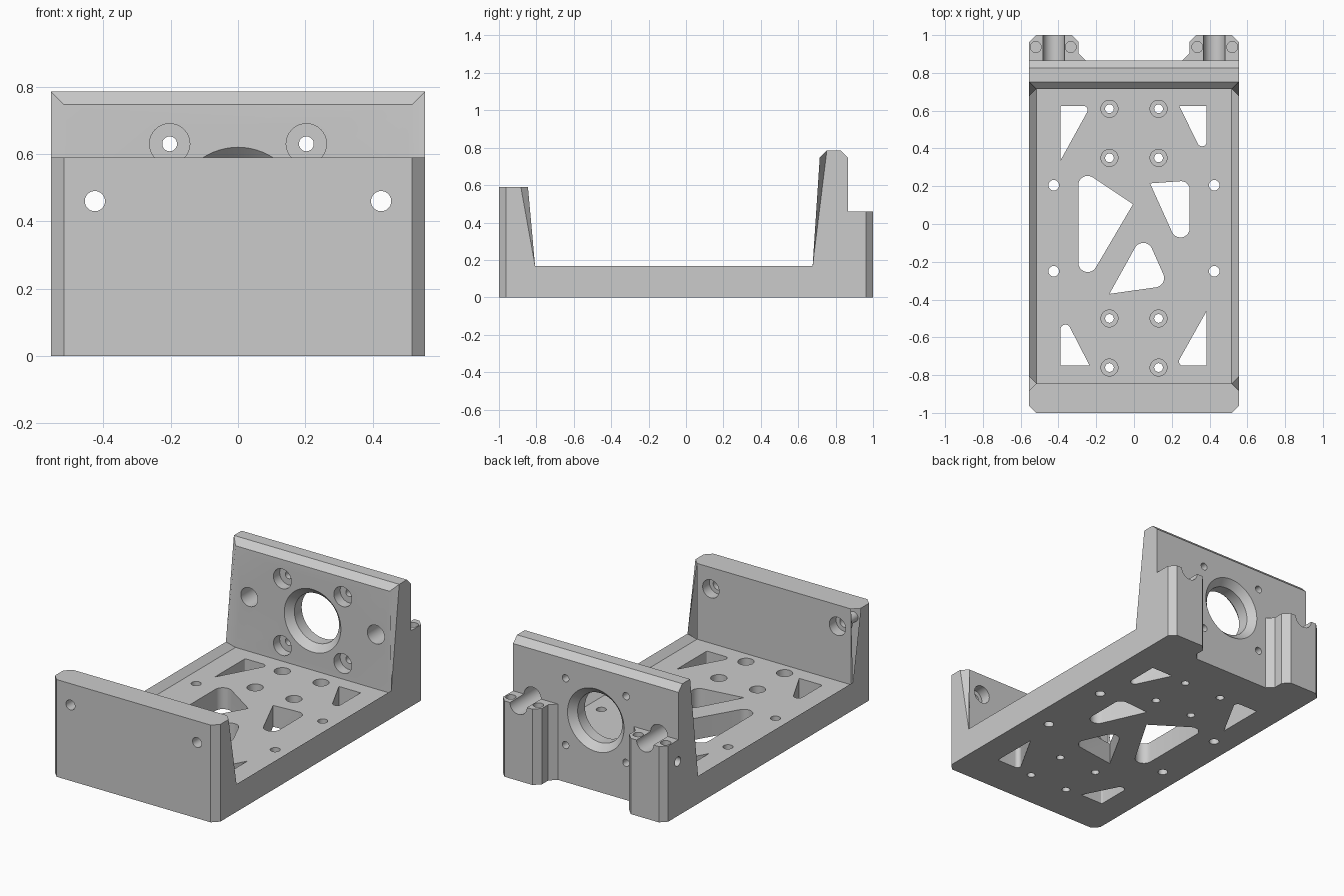
import bpy, bmesh, math
from mathutils import Vector, Matrix

cube = bpy.data.objects.get("Cube")
if cube:
    bpy.data.objects.remove(cube, do_unlink=True)

HALF_W = 0.555
CHAMFER = 0.038

grey = bpy.data.materials.new("plain grey")
grey.use_nodes = True
grey.diffuse_color = (0.6, 0.6, 0.6, 1)
grey.node_tree.nodes["Principled BSDF"].inputs["Base Color"].default_value = (0.6, 0.6, 0.6, 1)


def make_object(name, bm):
    bmesh.ops.recalc_face_normals(bm, faces=bm.faces)
    mesh = bpy.data.meshes.new(name)
    bm.to_mesh(mesh)
    bm.free()
    mesh.materials.append(grey)
    obj = bpy.data.objects.new(name, mesh)
    bpy.context.scene.collection.objects.link(obj)
    return obj


def prism(bm, bottom, top):
    """Closed solid between two matching outlines."""
    a = [bm.verts.new(p) for p in bottom]
    b = [bm.verts.new(p) for p in top]
    n = len(a)
    bm.faces.new(a)
    bm.faces.new(b[::-1])
    for i in range(n):
        j = (i + 1) % n
        bm.faces.new((a[i], b[i], b[j], a[j]))
    return a, b


def lathe(bm, axis, centre, steps, sides=48):
    """Solid of revolution; steps are (radius, position along axis)."""
    turn = Vector((0, 0, 1)).rotation_difference(Vector(axis)).to_matrix().to_4x4()
    place = Matrix.Translation(centre) @ turn
    rings = []
    for r, t in steps:
        rings.append([bm.verts.new(place @ Vector((
            r * math.cos(math.tau * i / sides), r * math.sin(math.tau * i / sides), t)))
            for i in range(sides)])
    bm.faces.new(rings[0])
    bm.faces.new(rings[-1])
    for a, b in zip(rings, rings[1:]):
        for i in range(sides):
            j = (i + 1) % sides
            bm.faces.new((a[i], a[j], b[j], b[i]))


def rounded(corners, steps=10):
    """Outline with each (x, y, radius) corner filleted."""
    out = []
    n = len(corners)
    for i, (x, y, r) in enumerate(corners):
        p = Vector((x, y))
        if r == 0:
            out.append(p)
            continue
        u = (Vector(corners[i - 1][:2]) - p).normalized()
        v = (Vector(corners[(i + 1) % n][:2]) - p).normalized()
        half = u.angle(v) / 2
        reach = r / math.tan(half)
        centre = p + (u + v).normalized() * (r / math.sin(half))
        start, end = p + u * reach - centre, p + v * reach - centre
        a0 = math.atan2(start.y, start.x)
        sweep = math.remainder(math.atan2(end.y, end.x) - a0, math.tau)
        for k in range(steps + 1):
            a = a0 + sweep * k / steps
            out.append(centre + Vector((math.cos(a), math.sin(a))) * r)
    return out


def apply_boolean(target, tool, operation):
    mod = target.modifiers.new(operation.lower(), 'BOOLEAN')
    mod.operation = operation
    mod.solver = 'EXACT'
    mod.object = tool
    bpy.context.view_layer.objects.active = target
    bpy.ops.object.modifier_apply(modifier=mod.name)
    bpy.data.objects.remove(tool, do_unlink=True)


# U-shaped bracket: floor, low front wall, tall back wall
profile = [(-1, 0), (0.865, 0), (0.865, 0.785), (0.715, 0.785),
           (0.715, 0.13), (-0.845, 0.13), (-0.845, 0.59), (-1, 0.59)]
bm = bmesh.new()
left, right = prism(bm, [(-HALF_W, y, z) for y, z in profile],
                    [(HALF_W, y, z) for y, z in profile])
# Chamfer the inner side rims, the front corners and the top of the back wall
chamfered = [bm.edges.get((s[i], s[(i + 1) % len(profile)]))
             for s in (left, right) for i in (3, 4, 5, 7)]
chamfered += [bm.edges.get((left[i], right[i])) for i in (2, 3)]
bmesh.ops.bevel(bm, geom=chamfered, offset=CHAMFER, offset_type='OFFSET',
                segments=1, affect='EDGES', clamp_overlap=False)
bracket = make_object("bracket", bm)

# Rod clamp blocks behind the back wall
block = [(HALF_W, 0.82), (HALF_W, 0.963), (0.518, 1), (0.33, 1),
         (0.293, 0.963), (0.293, 0.903), (0.255, 0.865), (0.255, 0.82)]
for side, label in ((1, "left"), (-1, "right")):
    bm = bmesh.new()
    prism(bm, [(side * x, y, 0) for x, y in block],
          [(side * x, y, 0.46) for x, y in block])
    apply_boolean(bracket, make_object(label + "_clamp_block", bm), 'UNION')

# All holes gathered in one cutter
bm = bmesh.new()
Y, Z = (0, 1, 0), (0, 0, 1)
for side in (1, -1):
    # Rod holes and grooves, stepped in the front wall
    lathe(bm, Y, (side * 0.425, 0, 0.46), [(0.057, 0.6), (0.057, 1.1)])
    lathe(bm, Y, (side * 0.425, 0, 0.46),
          [(0.03, -1.1), (0.03, -0.91), (0.055, -0.91), (0.055, -0.8)])
    # Clamp screw holes
    for x in (0.52, 0.335):
        lathe(bm, Z, (side * x, 0.937, 0), [(0.029, 0.16), (0.029, 0.6)], 24)
    # Counterbored motor screw holes
    for z in (0.63, 0.225):
        lathe(bm, Y, (side * 0.203, 0, z),
              [(0.06, 0.6), (0.06, 0.775), (0.022, 0.775), (0.022, 0.95)], 32)
    # Floor holes
    for y in (0.61, 0.35, -0.5, -0.76):
        lathe(bm, Z, (side * 0.13, y, 0),
              [(0.023, -0.1), (0.023, 0.07), (0.045, 0.07), (0.045, 0.2)], 32)
    for y in (0.205, -0.25):
        lathe(bm, Z, (side * 0.425, y, 0), [(0.028, -0.1), (0.028, 0.2)], 32)
# Large chamfered bore in the back wall
lathe(bm, Y, (0, 0, 0.43), [(0.2, 0.705), (0.15, 0.755), (0.15, 0.825), (0.2, 0.875)], 64)
# Small hole in the side
lathe(bm, (1, 0, 0), (0, 0.872, 0.33), [(0.028, -0.7), (0.028, -0.4)], 24)

# Rounded triangular floor cutouts
cutouts = [
    [(-0.39, 0.625, 0.008), (-0.23, 0.625, 0.022), (-0.39, 0.335, 0)],
    [(0.385, 0.625, 0), (0.24, 0.625, 0), (0.385, 0.328, 0.025)],
    [(-0.39, -0.75, 0.008), (-0.235, -0.75, 0), (-0.39, -0.448, 0.027)],
    [(0.385, -0.46, 0), (0.385, -0.75, 0.008), (0.222, -0.75, 0.022)],
    [(-0.295, 0.298, 0.05), (-0.005, 0.105, 0), (-0.295, -0.388, 0.05)],
    [(0.085, 0.215, 0), (0.295, 0.23, 0.045), (0.295, -0.25, 0.049)],
    [(-0.13, -0.37, 0), (0.054, -0.038, 0.05), (0.182, -0.326, 0.05)],
]
for corners in cutouts:
    outline = rounded(corners)
    prism(bm, [(p.x, p.y, -0.1) for p in outline], [(p.x, p.y, 0.25) for p in outline])
cutter = make_object("hole_cutter", bm)
cutter.hide_render = True
apply_boolean(bracket, cutter, 'DIFFERENCE')

# Smooth hole walls, sharp edges
bpy.ops.object.select_all(action='DESELECT')
bracket.select_set(True)
bpy.context.view_layer.objects.active = bracket
bpy.ops.object.shade_smooth_by_angle(angle=math.radians(25))
